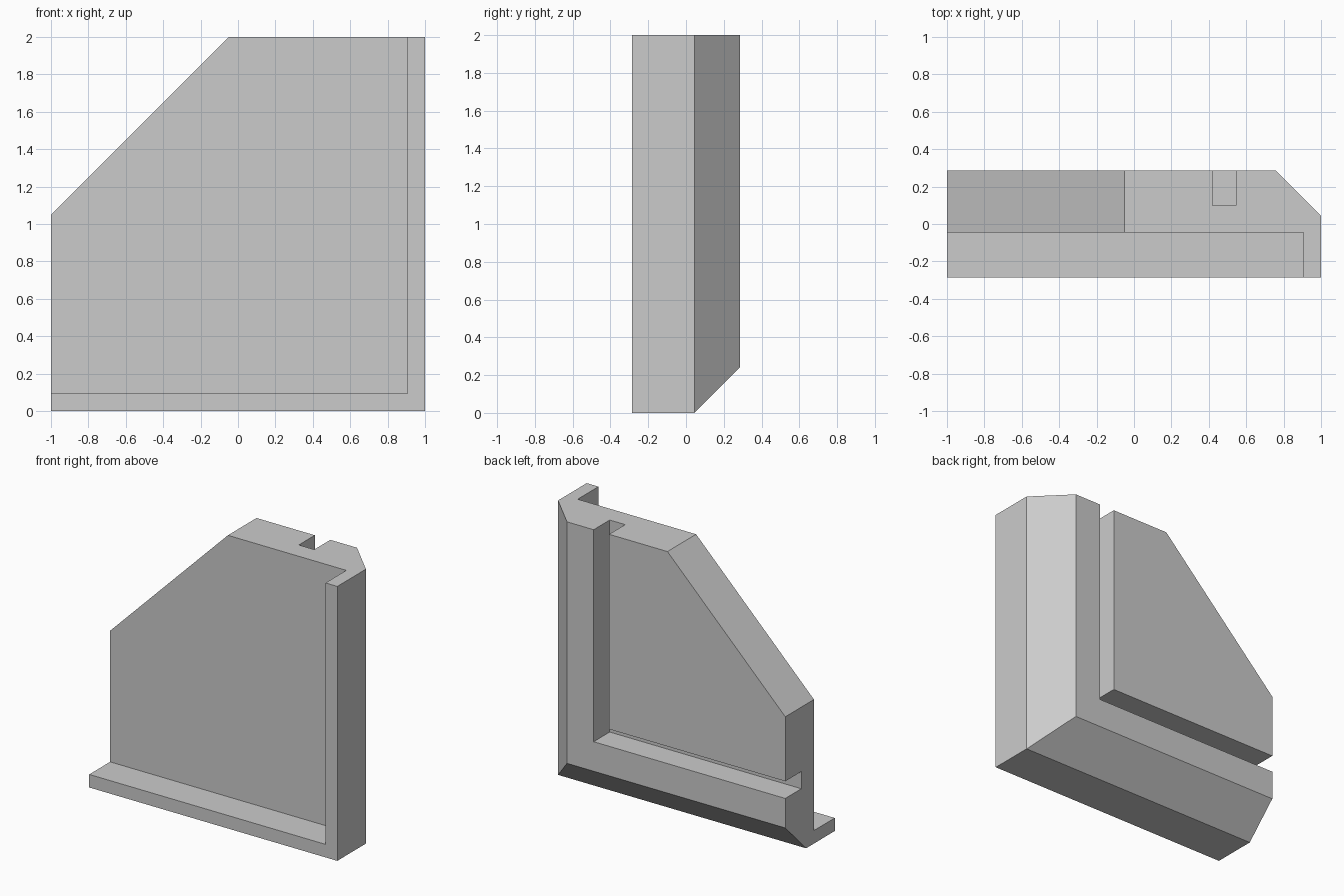
import bpy
import bmesh
from mathutils import Vector

cube = bpy.data.objects.get("Cube")
if cube:
    bpy.data.objects.remove(cube, do_unlink=True)

HALF = 0.285      # half depth of the block
LIP = 0.095       # thickness of the front lip
PANEL = -0.045    # front face of the panel
BEVEL = 0.24      # size of the back bevels

grey = bpy.data.materials.new("plain grey")
grey.use_nodes = True
grey.diffuse_color = (0.6, 0.6, 0.6, 1)
grey.node_tree.nodes["Principled BSDF"].inputs["Base Color"].default_value = (0.6, 0.6, 0.6, 1)


def prism(name, outline, y0, y1):
    """Extrude an (x, z) outline from y0 to y1."""
    bm = bmesh.new()
    face = bm.faces.new([bm.verts.new((x, y0, z)) for x, z in outline])
    new = bmesh.ops.extrude_face_region(bm, geom=[face])["geom"]
    bmesh.ops.translate(bm, vec=(0, y1 - y0, 0),
                        verts=[v for v in new if isinstance(v, bmesh.types.BMVert)])
    bmesh.ops.recalc_face_normals(bm, faces=bm.faces)
    mesh = bpy.data.meshes.new(name)
    bm.to_mesh(mesh)
    bm.free()
    mesh.materials.append(grey)
    obj = bpy.data.objects.new(name, mesh)
    bpy.context.collection.objects.link(obj)
    return obj


def slice_off(obj, point, normal):
    """Remove everything on the normal side of a plane and cap the cut."""
    bm = bmesh.new()
    bm.from_mesh(obj.data)
    cut = bmesh.ops.bisect_plane(bm, geom=bm.verts[:] + bm.edges[:] + bm.faces[:],
                                 plane_co=point, plane_no=Vector(normal).normalized(),
                                 clear_outer=True)["geom_cut"]
    bmesh.ops.holes_fill(bm, edges=[e for e in cut if isinstance(e, bmesh.types.BMEdge)])
    bmesh.ops.recalc_face_normals(bm, faces=bm.faces)
    bm.to_mesh(obj.data)
    bm.free()


# Block with one clipped corner
block = prism("corner_panel", [(-1, 0), (1, 0), (1, 2), (-0.05, 2), (-1, 1.05)], -HALF, HALF)

# Bevels along the outer back edges
slice_off(block, (1, HALF - BEVEL, 0), (1, 1, 0))
slice_off(block, (0, HALF - BEVEL, 0), (0, 1, -1))

# Front recess that leaves an L-shaped lip, and the L-shaped groove in the back
x = 1 - LIP
recess = prism("recess_cutter", [(-2, LIP), (x, LIP), (x, 3), (-2, 3)], -1, PANEL)
a, b = 0.455, 0.58
groove = prism("groove_cutter", [(-2, a), (1 - a, a), (1 - a, 3), (1 - b, 3),
                                 (1 - b, b), (-2, b)], 0.1, 1)

for cutter in (recess, groove):
    cutter.hide_render = True
    mod = block.modifiers.new(cutter.name, 'BOOLEAN')
    mod.operation = 'DIFFERENCE'
    mod.solver = 'EXACT'
    mod.object = cutter

# Bake the cuts and drop the cutters
bpy.context.view_layer.update()
graph = bpy.context.evaluated_depsgraph_get()
result = bpy.data.meshes.new_from_object(block.evaluated_get(graph))
block.modifiers.clear()
block.data = result
for cutter in (recess, groove):
    bpy.data.objects.remove(cutter, do_unlink=True)
